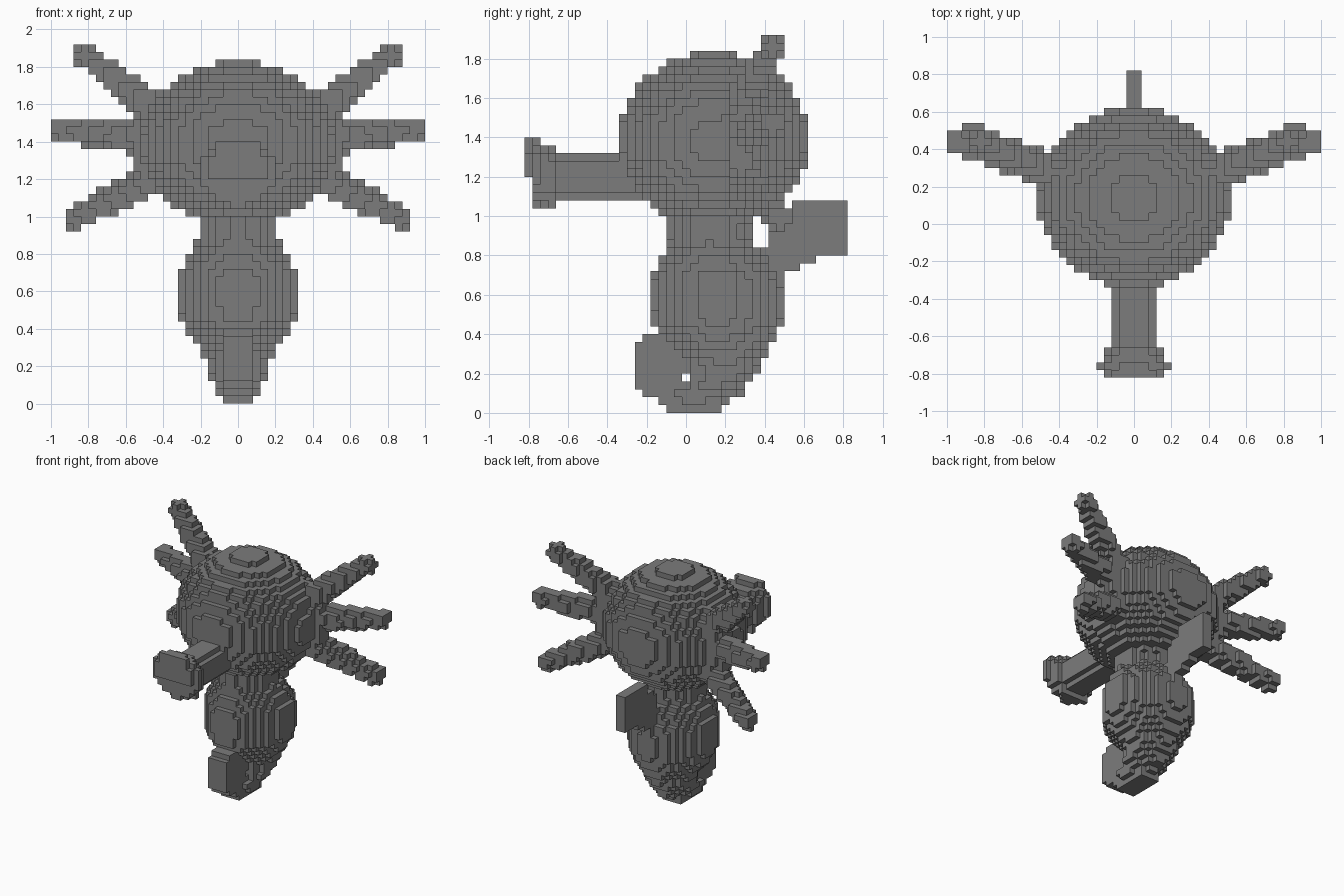
import bpy, bmesh, math
from mathutils import Vector

if "Cube" in bpy.data.objects:
    bpy.data.objects.remove(bpy.data.objects["Cube"])

S = 0.04                       # cube size
NX, NY, NZ = 50, 41, 48        # cube grid
ORIGIN = Vector((-NX * S / 2, -NY * S / 2, 0))

grey = bpy.data.materials.new("stone grey")
grey.diffuse_color = (0.2, 0.2, 0.2, 1)
grey.use_nodes = True
grey.node_tree.nodes["Principled BSDF"].inputs["Base Color"].default_value = grey.diffuse_color


# --- solid tests ---
def ellipsoid(c, r):
    return lambda p: sum(((p[i] - c[i]) / r[i]) ** 2 for i in range(3)) <= 1


def capsule(a, b, ra, rb):
    a, b = Vector(a), Vector(b)
    d = b - a

    def inside(p):
        t = max(0, min(1, (p - a).dot(d) / d.length_squared))
        return (p - a - d * t).length <= ra + (rb - ra) * t
    return inside


def side_plate(outline, half):
    def inside(p):
        if abs(p.x) > half:
            return False
        hit = False
        for (y0, z0), (y1, z1) in zip(outline, outline[1:] + outline[:1]):
            if (z0 > p.z) != (z1 > p.z) and p.y < y0 + (p.z - z0) * (y1 - y0) / (z1 - z0):
                hit = not hit
        return hit
    return inside


def lofted(rows):
    """Rounded slices: height, front, back, half width."""
    def inside(p):
        for a, b in zip(rows, rows[1:]):
            if a[0] <= p.z < b[0]:
                t = (p.z - a[0]) / (b[0] - a[0])
                f, k, w = (a[i] + (b[i] - a[i]) * t for i in (1, 2, 3))
                return (abs(p.x) / w) ** 1.8 + (abs(p.y - (f + k) / 2) / ((k - f) / 2)) ** 1.8 <= 1
        return False
    return inside


def mirrored(test):
    return lambda p: test(Vector((abs(p.x), p.y, p.z)))


def snout(p):
    return -0.8 < p.y < -0.2 and p.x ** 2 + (p.z - 1.2) ** 2 <= 0.125 ** 2


def snout_tip(p):
    lean = 1.22 - (p.y + 0.74) * 0.4
    w = 0.2 if -0.78 < p.y < -0.74 else 0.165
    if not -0.82 < p.y < -0.66 or (p.y < -0.78 and p.z < 1.2):
        return False
    return (p.x / w) ** 2 + ((p.z - lean) / 0.165) ** 2 <= 1.05


def fin_spike(a, b, tip):
    return mirrored(capsule(a, b, 0.095, tip))


body = lofted([(0, -0.11, 0.18, 0.085), (0.04, -0.14, 0.21, 0.10), (0.09, -0.16, 0.28, 0.125),
               (0.16, -0.01, 0.33, 0.16), (0.24, 0.0, 0.38, 0.18), (0.30, -0.06, 0.42, 0.22),
               (0.40, -0.14, 0.465, 0.28), (0.48, -0.18, 0.495, 0.32), (0.60, -0.19, 0.505, 0.325),
               (0.70, -0.18, 0.475, 0.32), (0.80, -0.13, 0.40, 0.26), (0.88, -0.085, 0.325, 0.21),
               (1.04, -0.085, 0.325, 0.22)])
tail = side_plate([(-0.22, 0.40), (-0.26, 0.36), (-0.26, 0.16), (-0.22, 0.09), (-0.11, 0.04),
                   (-0.10, 0.0), (0.17, 0.0), (0.17, 0.16), (-0.02, 0.16), (-0.02, 0.20),
                   (0.06, 0.20), (0.06, 0.34), (-0.06, 0.40)], 0.08)
back_fin = side_plate([(0.30, 0.66), (0.46, 0.67), (0.58, 0.75), (0.70, 0.79), (0.82, 0.80),
                       (0.82, 1.04), (0.78, 1.08), (0.58, 1.08), (0.42, 0.92), (0.40, 0.82),
                       (0.32, 0.79)], 0.04)

# first matching part owns the cube
parts = [
    ("head", ellipsoid((0, 0.14, 1.388), (0.515, 0.485, 0.446))),
    ("body", body),
    ("curled_tail", tail),
    ("back_fin", back_fin),
    ("snout_tip", snout_tip),
    ("snout", snout),
    ("upper_spikes", fin_spike((0.42, 0.27, 1.55), (0.825, 0.44, 1.865), 0.06)),
    ("middle_spikes", fin_spike((0.42, 0.27, 1.41), (0.96, 0.44, 1.46), 0.06)),
    ("lower_spikes", fin_spike((0.40, 0.27, 1.23), (0.87, 0.47, 0.995), 0.065)),
    ("spike_base", mirrored(ellipsoid((0.46, 0.28, 1.39), (0.11, 0.10, 0.25)))),
]

# --- fill the grid ---
owner = {}
for i in range(NX):
    for j in range(NY):
        for k in range(NZ):
            p = ORIGIN + Vector((i + 0.5, j + 0.5, k + 0.5)) * S
            for name, test in parts:
                if test(p):
                    owner[i, j, k] = name
                    break
# small gap inside the tail curl
for i in range(NX):
    owner.pop((i, 20, 4), None)

# --- one blocky mesh per part, outer faces only ---
for name, _ in parts:
    bm = bmesh.new()
    verts = {}

    def corner(c):
        if c not in verts:
            verts[c] = bm.verts.new(ORIGIN + Vector(c) * S)
        return verts[c]

    for cell in [c for c, n in owner.items() if n == name]:
        for ax in range(3):
            for side in (0, 1):
                near = list(cell)
                near[ax] += 2 * side - 1
                if tuple(near) in owner:
                    continue
                u, v = (ax + 1) % 3, (ax + 2) % 3
                loop = []
                for du, dv in ((0, 0), (1, 0), (1, 1), (0, 1)):
                    c = list(cell)
                    c[ax] += side
                    c[u] += du
                    c[v] += dv
                    loop.append(corner(tuple(c)))
                bm.faces.new(loop if side else loop[::-1])
    me = bpy.data.meshes.new(name)
    bm.to_mesh(me)
    bm.free()
    me.materials.append(grey)
    bpy.context.collection.objects.link(bpy.data.objects.new(name, me))
